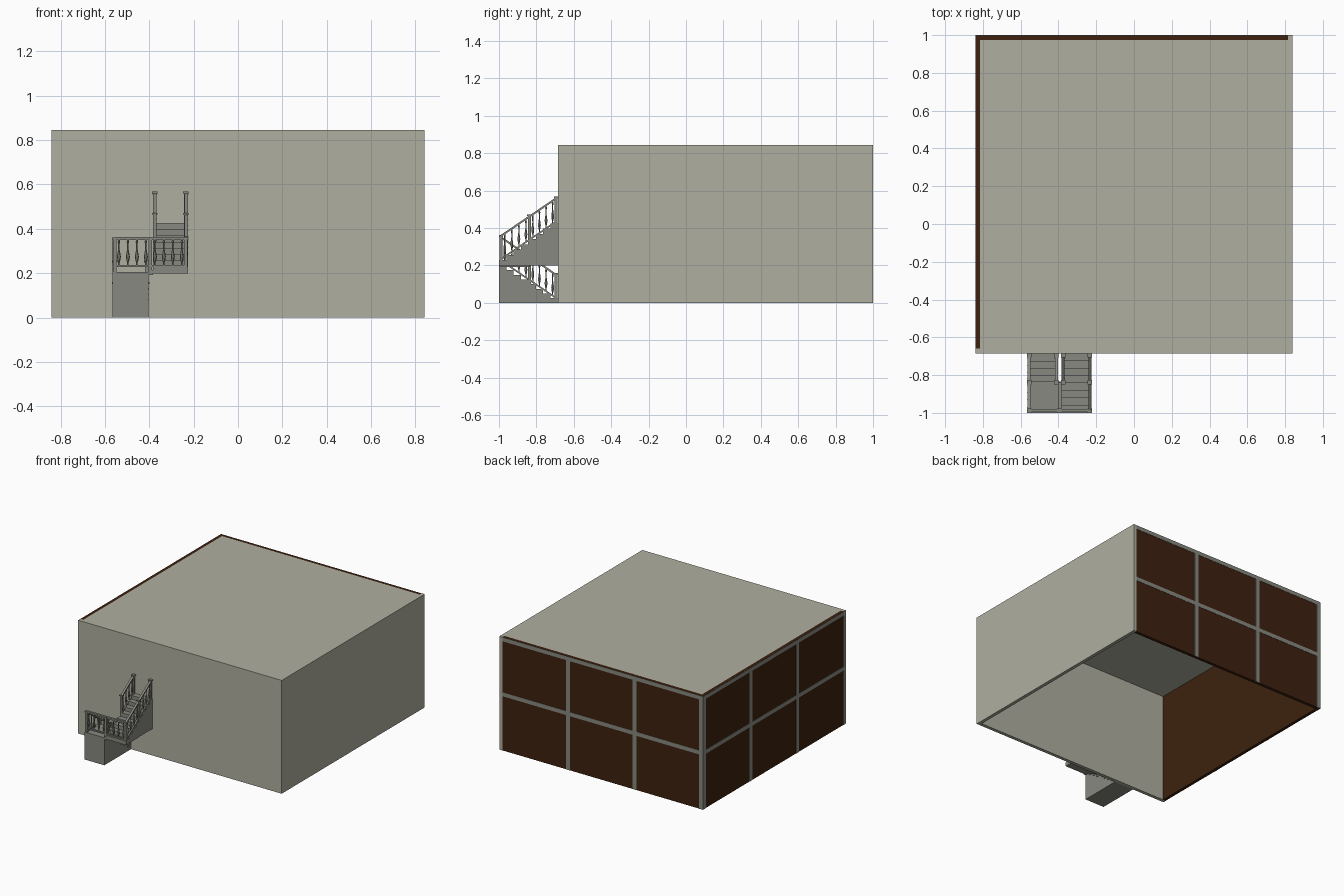
import bpy, bmesh, math
from mathutils import Vector

if "Cube" in bpy.data.objects:
    bpy.data.objects.remove(bpy.data.objects["Cube"])


def material(name, rgb):
    m = bpy.data.materials.new(name)
    m.diffuse_color = (*rgb, 1)
    m.use_nodes = True
    m.node_tree.nodes["Principled BSDF"].inputs["Base Color"].default_value = m.diffuse_color
    return m


WALL = material("warm grey wall", (0.43, 0.43, 0.35))
STONE = material("stair grey", (0.25, 0.25, 0.22))
BROWN = material("dark brown panel", (0.047, 0.0152, 0.0044))


def finish(name, bm, mat):
    bmesh.ops.recalc_face_normals(bm, faces=bm.faces)
    me = bpy.data.meshes.new(name)
    bm.to_mesh(me)
    bm.free()
    me.materials.append(mat)
    ob = bpy.data.objects.new(name, me)
    bpy.context.collection.objects.link(ob)
    return ob


def bar(bm, a, b, w, h):
    """Straight bar from a to b, width w sideways, height h, plumb-cut ends."""
    a, b = Vector(a), Vector(b)
    d = b - a
    side = Vector((-d.y, d.x, 0)).normalized() * w / 2
    up = Vector((0, 0, h / 2))
    rings = [[bm.verts.new(p + s * side + t * up)
              for s, t in ((-1, -1), (1, -1), (1, 1), (-1, 1))] for p in (a, b)]
    for r in rings:
        bm.faces.new(r)
    for i in range(4):
        j = (i + 1) % 4
        bm.faces.new((rings[0][i], rings[0][j], rings[1][j], rings[1][i]))


def add_box(bm, x0, x1, y0, y1, z0, z1):
    z = (z0 + z1) / 2
    bar(bm, (x0, (y0 + y1) / 2, z), (x1, (y0 + y1) / 2, z), y1 - y0, z1 - z0)


def box(name, mat, *dims):
    bm = bmesh.new()
    add_box(bm, *dims)
    return finish(name, bm, mat)


# Building shell, open underneath
H, X, Y0, Y1, T, E = 0.845, 0.84, -0.685, 1.0, 0.025, 0.002
box("front_wall", WALL, -X, X, Y0, Y0 + T, 0, H)
box("right_wall", WALL, X - T, X, Y0 + T, Y1, 0, H)
box("roof", WALL, -X + T, X - T, Y0 + T, Y1 - T, H - T, H)
box("left_panel_wall", BROWN, -X + E, -X + T, Y0 + T, Y1 - E, 0, H)
box("back_panel_wall", BROWN, -X + T, X - T, Y1 - T, Y1 - E, 0, H)

# Thin frame bars dividing the two panelled walls into 3 x 2
bm = bmesh.new()
W = 0.034
for z0, z1 in ((H - 0.03, H - 0.001), (0.405, 0.435)):
    add_box(bm, -X, X - T, Y1 - E, Y1, z0, z1)
    add_box(bm, -X, -X + E, Y0 + T, Y1, z0, z1)
for i in range(3):
    x = -X + W / 2 + i * (2 * X - W) / 3
    add_box(bm, x - W / 2, x + W / 2, Y1 - E, Y1, 0, H - 0.03)
    y = Y1 - W / 2 - i * (Y1 - Y0 - W) / 3
    add_box(bm, -X, -X + E, y - W / 2, y + W / 2, 0, H - 0.03)
finish("panel_frames", bm, STONE)


# Stair flights: stepped side profile extruded across x
def flight(name, x0, x1, ya, yb, z0, z1, n=8):
    dy, dz = (yb - ya) / n, (z1 - z0) / n
    prof = [(ya, z0)]
    for i in range(n):
        prof += [(ya + i * dy, z0 + (i + 1) * dz), (ya + (i + 1) * dy, z0 + (i + 1) * dz)]
    prof.append((yb, z0))
    bm = bmesh.new()
    f = bm.faces.new([bm.verts.new((x0, y, z)) for y, z in prof])
    ext = bmesh.ops.extrude_face_region(bm, geom=[f])
    bmesh.ops.translate(bm, vec=(x1 - x0, 0, 0),
                        verts=[v for v in ext["geom"] if isinstance(v, bmesh.types.BMVert)])
    finish(name, bm, STONE)


flight("lower_flight", -0.565, -0.403, Y0, -1.0, 0, 0.2)
flight("upper_flight", -0.383, -0.225, -1.0, Y0, 0.2, 0.425)
box("landing", STONE, -0.565, -0.383, -1.0, -0.835, 0.192, 0.205)
box("upper_flight_base", STONE, -0.40, -0.225, -1.0, -0.84, 0.198, 0.215)

# Railings: top rail, bottom rail and turned balusters
rails, balusters = bmesh.new(), bmesh.new()
TURNING = [(0, 0.003), (0.12, 0.003), (0.2, 0.006), (0.35, 0.009), (0.5, 0.006),
           (0.65, 0.003), (0.85, 0.0035), (0.9, 0.006), (1, 0.003)]


def baluster(x, y, z, h, n=6):
    prev = None
    for t, r in TURNING:
        ring = [balusters.verts.new((x + r * math.cos(k * math.tau / n),
                                     y + r * math.sin(k * math.tau / n), z + t * h))
                for k in range(n)]
        if prev:
            for k in range(n):
                j = (k + 1) % n
                balusters.faces.new((prev[k], prev[j], ring[j], ring[k]))
        prev = ring


def railing(a, b, count=4):
    a, b = Vector(a), Vector(b)
    drop = Vector((0, 0, 0.13))
    bar(rails, a - Vector((0, 0, 0.006)), b - Vector((0, 0, 0.006)), 0.016, 0.012)
    bar(rails, a - drop, b - drop, 0.012, 0.010)
    for i in range(count):
        p = a.lerp(b, (i + 0.5) / count)
        baluster(p.x, p.y, p.z - 0.13, 0.12)


def up_z(y):
    return 0.36 + 0.68 * (y + 0.995)


def low_z(y):
    return 0.36 - 0.68 * (y + 0.995)


YF, YM, YB = -0.988, -0.837, -0.695
for x, fz, outer in ((-0.557, low_z, True), (-0.411, low_z, False),
                     (-0.375, up_z, False), (-0.233, up_z, True)):
    railing((x, YM, fz(YM)), (x, YB, fz(YB)))
    if outer:
        railing((x, YF, fz(YF)), (x, YM, fz(YM)))
for x0, x1 in ((-0.557, -0.395), (-0.395, -0.233)):
    railing((x0, YF, 0.362), (x1, YF, 0.362))
finish("handrails", rails, STONE)
b = finish("balusters", balusters, STONE)

# Newel posts with small caps
bm = bmesh.new()
posts = [(x, YF, 0.2, 0.36) for x in (-0.555, -0.395, -0.235)]
for y in (YM, YB):
    posts += [(x, y, max(low_z(y) - 0.16, 0), low_z(y) + 0.004) for x in (-0.555, -0.411)]
    posts += [(x, y, up_z(y) - 0.16, up_z(y) + 0.004) for x in (-0.375, -0.235)]
for x, y, z0, z1 in posts:
    add_box(bm, x - 0.008, x + 0.008, y - 0.008, y + 0.008, z0, z1 - 0.008)
    add_box(bm, x - 0.012, x + 0.012, y - 0.012, y + 0.010, z1 - 0.008, z1)
finish("newel_posts", bm, STONE)
